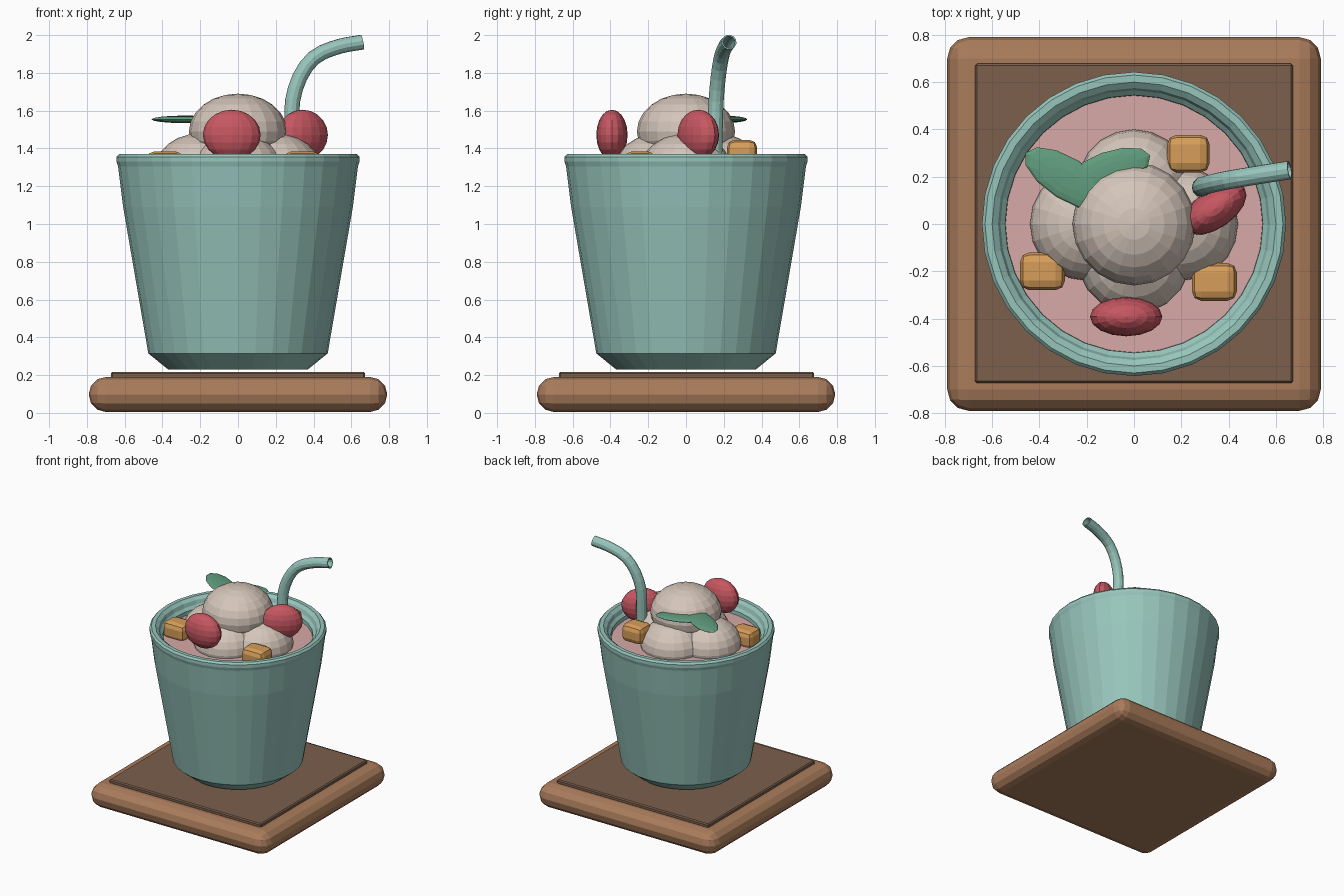
import bpy, bmesh, math
from mathutils import Matrix

if "Cube" in bpy.data.objects:
    bpy.data.objects.remove(bpy.data.objects["Cube"])


def material(name, rgb):
    m = bpy.data.materials.new(name)
    m.diffuse_color = (*rgb, 1)
    m.use_nodes = True
    m.node_tree.nodes["Principled BSDF"].inputs["Base Color"].default_value = m.diffuse_color
    return m


WOOD = material("warm wood", (0.40, 0.20, 0.105))
DARK = material("dark wood", (0.20, 0.115, 0.073))
TEAL = material("soft teal", (0.31, 0.56, 0.50))
PINK = material("pink cream", (0.68, 0.40, 0.39))
CREAM = material("pale cream", (0.66, 0.56, 0.49))
RED = material("berry red", (0.57, 0.095, 0.12))
GOLD = material("golden orange", (0.68, 0.34, 0.10))
GREEN = material("leaf green", (0.12, 0.34, 0.21))


def add(name, bm, mat):
    bmesh.ops.recalc_face_normals(bm, faces=bm.faces)
    me = bpy.data.meshes.new(name)
    bm.to_mesh(me)
    bm.free()
    me.materials.append(mat)
    ob = bpy.data.objects.new(name, me)
    bpy.context.collection.objects.link(ob)
    return ob


def rounded_box(name, loc, size, bevel, segments, mat):
    bm = bmesh.new()
    bmesh.ops.create_cube(bm, size=1, matrix=Matrix.Diagonal((*size, 1)))
    bmesh.ops.bevel(bm, geom=bm.edges[:], offset=bevel, segments=segments,
                    profile=0.5, affect='EDGES')
    ob = add(name, bm, mat)
    ob.location = loc
    return ob


def ellipsoid(name, loc, radii, turn, mat, seg=16, rings=10):
    bm = bmesh.new()
    bmesh.ops.create_uvsphere(bm, u_segments=seg, v_segments=rings, radius=1,
                              matrix=Matrix.Diagonal((*radii, 1)))
    ob = add(name, bm, mat)
    ob.location = loc
    ob.rotation_euler.z = math.radians(turn)
    return ob


def lathe(name, profile, mat, sides=32):
    bm = bmesh.new()
    rows = [[bm.verts.new((r * math.cos(2 * math.pi * i / sides),
                           r * math.sin(2 * math.pi * i / sides), z))
             for i in range(sides)] for r, z in profile]
    for a, b in zip(rows, rows[1:]):
        for i in range(sides):
            j = (i + 1) % sides
            bm.faces.new((a[i], a[j], b[j], b[i]))
    bm.faces.new(rows[0])
    bm.faces.new(rows[-1])
    return add(name, bm, mat)


# Wooden tray with a thin dark inlay
rounded_box("tray", (0, 0, 0.0975), (1.58, 1.58, 0.185), 0.09, 3, WOOD)
rounded_box("tray_inlay", (0, 0.003, 0.2), (1.345, 1.35, 0.034), 0.008, 1, DARK)

# Tapered cup, rolled rim and inner wall
lathe("cup", [(0.37, 0.23), (0.475, 0.315), (0.608, 1.09), (0.635, 1.305),
              (0.643, 1.33), (0.643, 1.355), (0.63, 1.37), (0.60, 1.37),
              (0.575, 1.35), (0.565, 1.32), (0.545, 1.30), (0.54, 1.2)], TEAL)
lathe("dessert_fill", [(0.53, 1.21), (0.548, 1.27)], PINK)

# Scoops: four below, one on top
for i, (x, y) in enumerate([(0.2, 0), (0, 0.16), (-0.2, 0), (0, -0.14)]):
    ellipsoid(f"lower_scoop_{i + 1}", (x, y, 1.29), (0.24, 0.24, 0.19),
              0, CREAM, 20, 12)
ellipsoid("top_scoop", (0, 0, 1.49), (0.26, 0.26, 0.2), 0, CREAM, 20, 12)

# Berries
ellipsoid("front_berry", (-0.033, -0.392, 1.472), (0.153, 0.083, 0.133), 0, RED)
ellipsoid("side_berry", (0.342, 0.065, 1.472), (0.153, 0.083, 0.133), 35, RED)

# Fruit cubes
for i, (x, y, z, w, d) in enumerate([(0.23, 0.297, 1.375, 0.18, 0.16),
                                     (-0.387, -0.2, 1.315, 0.19, 0.16),
                                     (0.34, -0.245, 1.315, 0.19, 0.16)]):
    rounded_box(f"fruit_cube_{i + 1}", (x, y, z), (w, d, 0.14), 0.04, 2, GOLD)

# Mint leaves
ellipsoid("left_leaf", (-0.28, 0.19, 1.554), (0.21, 0.09, 0.02), -32, GREEN, 12, 8)
ellipsoid("back_leaf", (-0.11, 0.225, 1.554), (0.19, 0.08, 0.016), 20, GREEN, 12, 8)

# Bent straw: bevelled curve made into an open tube
cu = bpy.data.curves.new("straw", 'CURVE')
cu.dimensions = '3D'
cu.bevel_depth = 0.04
cu.bevel_resolution = 4
cu.resolution_u = 6
sp = cu.splines.new('BEZIER')
path = [((0.285, 0.15, 1.22), (0, 0, 0.1)),
        ((0.285, 0.157, 1.60), (0.0, 0.003, 0.10)),
        ((0.45, 0.195, 1.91), (0.11, 0.018, 0.045)),
        ((0.658, 0.228, 1.963), (0.06, 0.009, 0.012))]
sp.bezier_points.add(len(path) - 1)
for bp, (co, h) in zip(sp.bezier_points, path):
    bp.handle_left_type = bp.handle_right_type = 'FREE'
    bp.co = co
    bp.handle_left = [a - b for a, b in zip(co, h)]
    bp.handle_right = [a + b for a, b in zip(co, h)]
cu.materials.append(TEAL)
straw = bpy.data.objects.new("straw", cu)
bpy.context.collection.objects.link(straw)
bpy.context.view_layer.objects.active = straw
straw.select_set(True)
bpy.ops.object.convert(target='MESH')
straw = bpy.context.view_layer.objects.active
straw.data.polygons.foreach_set("use_smooth", [False] * len(straw.data.polygons))
wall = straw.modifiers.new("wall", 'SOLIDIFY')
wall.thickness = 0.008
